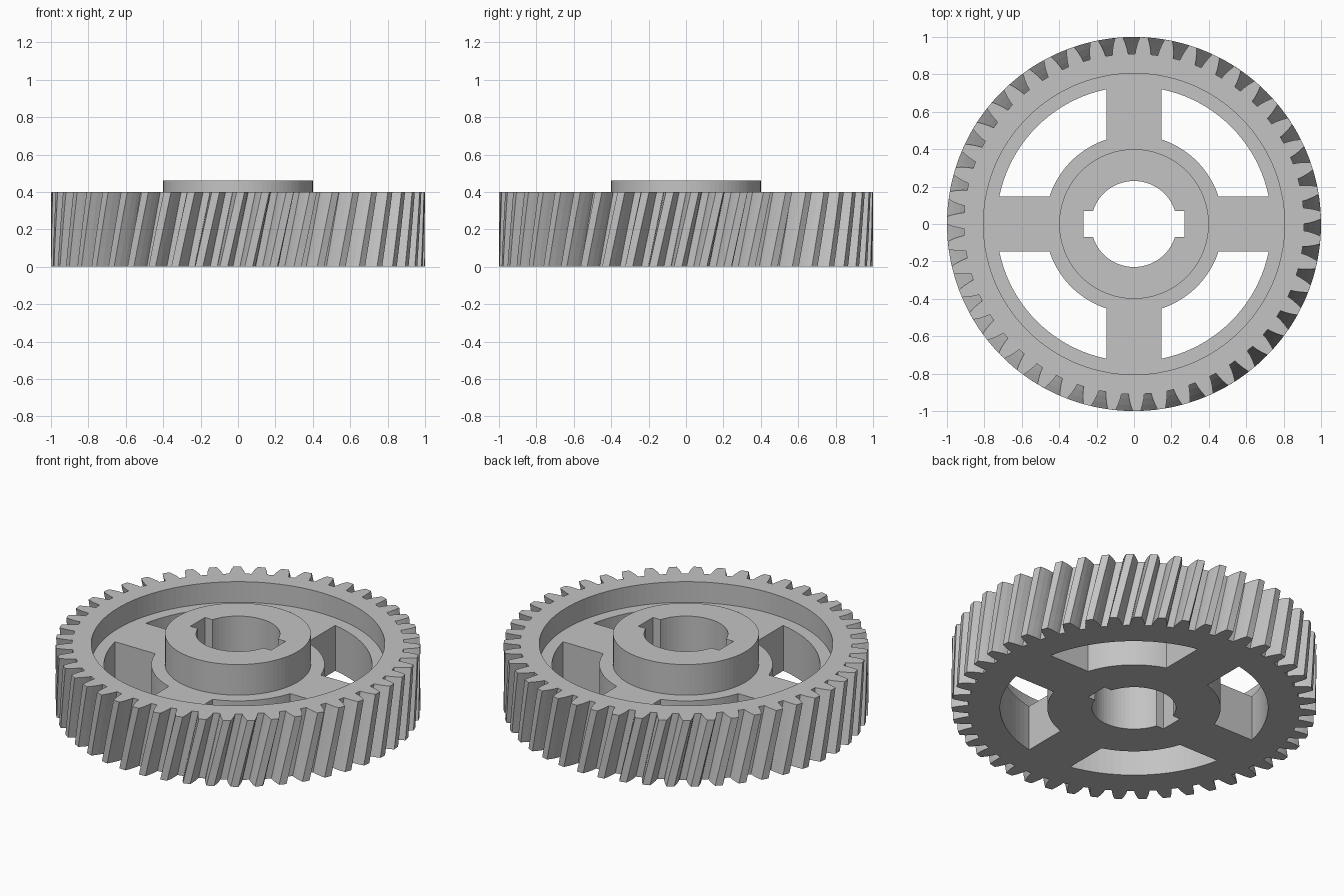
import bpy
import bmesh
from math import asin, cos, sin, radians, pi, tau

cube = bpy.data.objects.get("Cube")
if cube:
    bpy.data.objects.remove(cube, do_unlink=True)

TEETH = 47
THICKNESS = 0.40
WEB_TOP = 0.275
HUB_TOP = 0.46
TWIST = radians(5.2)
PHASE = radians(2.73)

steel = bpy.data.materials.new("plain_grey_metal")
steel.use_nodes = True
GREY = (0.55, 0.55, 0.55, 1)
steel.diffuse_color = GREY
steel.node_tree.nodes["Principled BSDF"].inputs["Base Color"].default_value = GREY


def polar(r, a):
    return (r * cos(a), r * sin(a))


def circle(r, n):
    return [polar(r, tau * i / n) for i in range(n)]


def prism(name, outline, z0, z1, twist=0.0, layers=1):
    """Extrude a closed outline upwards, turning it so the top ends untwisted."""
    bm = bmesh.new()
    rings = []
    for k in range(layers + 1):
        t = k / layers
        c, s = cos(twist * (t - 1)), sin(twist * (t - 1))
        z = z0 + (z1 - z0) * t
        rings.append([bm.verts.new((x * c - y * s, x * s + y * c, z)) for x, y in outline])
    n = len(outline)
    for lo, hi in zip(rings, rings[1:]):
        for i in range(n):
            j = (i + 1) % n
            bm.faces.new((lo[i], lo[j], hi[j], hi[i]))
    bm.faces.new(rings[0][::-1])
    bm.faces.new(rings[-1])
    mesh = bpy.data.meshes.new(name)
    bm.to_mesh(mesh)
    bm.free()
    mesh.materials.append(steel)
    obj = bpy.data.objects.new(name, mesh)
    bpy.context.collection.objects.link(obj)
    return obj


def combine(target, tool, operation):
    """Apply a boolean and discard the tool object."""
    mod = target.modifiers.new(operation.lower(), "BOOLEAN")
    mod.operation = operation
    mod.solver = "EXACT"
    mod.object = tool
    bpy.context.view_layer.objects.active = target
    bpy.ops.object.modifier_apply(modifier=mod.name)
    bpy.data.objects.remove(tool, do_unlink=True)


# Tooth outline: rounded flank as (radius, half width in degrees)
flank = [(0.91, 2.65), (0.935, 2.4), (0.968, 1.87), (1.0, 1.2)]
tooth = [(r, -w) for r, w in flank] + [(r, w) for r, w in reversed(flank)]
outline = [polar(r, PHASE + tau * i / TEETH + radians(w))
           for i in range(TEETH) for r, w in tooth]
gear = prism("helical_gear", outline, 0, THICKNESS, TWIST, 4)

# Recessed web and raised hub
combine(gear, prism("recess_cutter", circle(0.805, 120), WEB_TOP, 0.6), "DIFFERENCE")
combine(gear, prism("hub", circle(0.40, 96), 0.1, HUB_TOP), "UNION")


# Four windows that leave the spokes between them
def window(quarter):
    pts = []
    for r, back in ((0.735, False), (0.475, True)):
        edge = asin(0.147 / r)
        arc = [edge + (pi / 2 - 2 * edge) * i / 20 for i in range(21)]
        pts += [polar(r, a + quarter * pi / 2) for a in (arc[::-1] if back else arc)]
    return prism("window_cutter", pts, -0.1, 0.6)


for q in range(4):
    combine(gear, window(q), "DIFFERENCE")

# Bore with a keyway on both sides
combine(gear, prism("bore_cutter", circle(0.23, 64), -0.1, 0.6), "DIFFERENCE")
slot = [(-0.27, -0.07), (0.27, -0.07), (0.27, 0.07), (-0.27, 0.07)]
combine(gear, prism("keyway_cutter", slot, -0.1, 0.6), "DIFFERENCE")
